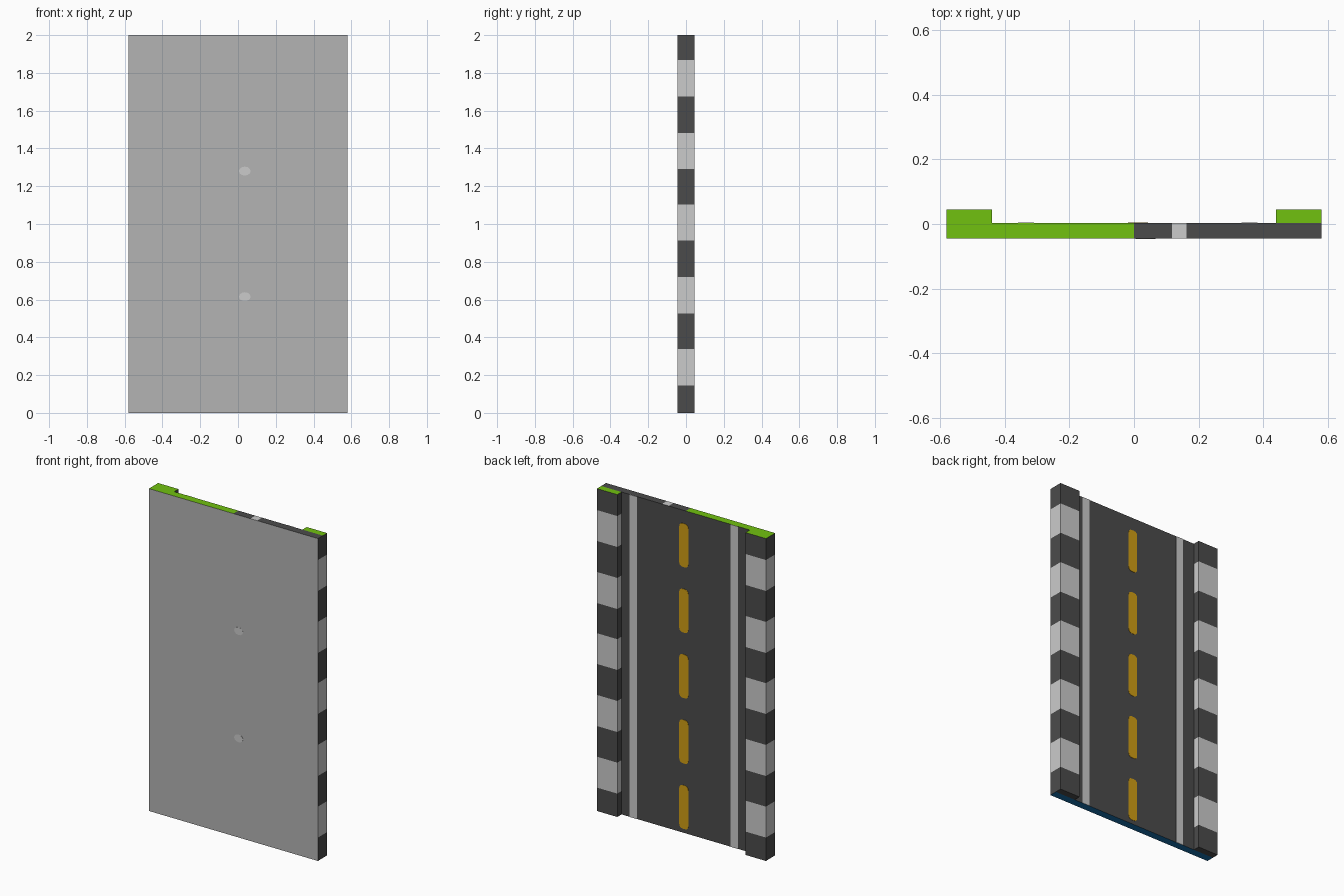
import bpy, bmesh, math
from mathutils import Vector

if "Cube" in bpy.data.objects:
    bpy.data.objects.remove(bpy.data.objects["Cube"])

HALF_W, CURB_X, FRONT, ROAD, BACK, H = 0.58, 0.44, -0.045, 0.003, 0.045, 2.0
STRIPES = [0.145, 0.337, 0.527, 0.72, 0.912, 1.103, 1.29, 1.483, 1.675, 1.867]


def material(name, r, g, b):
    m = bpy.data.materials.new(name)
    lin = [((c / 255 + 0.055) / 1.055) ** 2.4 if c > 10 else c / 255 / 12.92 for c in (r, g, b)]
    m.diffuse_color = (*lin, 1)
    m.use_nodes = True
    m.node_tree.nodes["Principled BSDF"].inputs["Base Color"].default_value = m.diffuse_color
    return m


MATS = [material("asphalt", 75, 75, 75), material("white_paint", 203, 203, 203),
        material("grey_concrete", 179, 179, 179), material("grass_green", 113, 193, 16),
        material("line_yellow", 208, 157, 20), material("deep_blue", 20, 112, 175)]
DARK, WHITE, GREY, GREEN, YELLOW, BLUE = range(6)


def finish(name, bm, rule):
    """Colour faces by a rule and link the object."""
    bmesh.ops.recalc_face_normals(bm, faces=bm.faces)
    bm.normal_update()
    for f in bm.faces:
        f.material_index = rule(f.normal, f.calc_center_median())
    me = bpy.data.meshes.new(name)
    bm.to_mesh(me)
    bm.free()
    for m in MATS:
        me.materials.append(m)
    ob = bpy.data.objects.new(name, me)
    bpy.context.collection.objects.link(ob)
    return ob


def box(lo, hi, cuts=()):
    """Box between two corners, split at (axis, value) planes."""
    bm = bmesh.new()
    bmesh.ops.create_cube(bm, size=1)
    lo, hi = Vector(lo), Vector(hi)
    for v in bm.verts:
        v.co = Vector([(lo[i] + hi[i]) / 2 + v.co[i] * (hi[i] - lo[i]) for i in range(3)])
    for axis, value in cuts:
        n = Vector([float(i == axis) for i in range(3)])
        bmesh.ops.bisect_plane(bm, geom=bm.verts[:] + bm.edges[:] + bm.faces[:],
                               plane_co=n * value, plane_no=n)
    return bm


def plate(name, outline, y0, y1, mat):
    """Thin painted plate from an (x, z) outline."""
    bm = bmesh.new()
    face = bm.faces.new([bm.verts.new((x, y0, z)) for x, z in outline])
    ext = bmesh.ops.extrude_face_region(bm, geom=[face])["geom"]
    for v in ext:
        if isinstance(v, bmesh.types.BMVert):
            v.co.y = y1
    # extrusion can leave the source face in place; it closes the plate
    return finish(name, bm, lambda n, c: mat)


def stripe(z):
    return sum(z > s for s in STRIPES) % 2


def slab_rule(n, c):
    if n.z > 0.5:
        return GREEN if c.x < 0 else WHITE if 0.117 < c.x < 0.163 else DARK
    if n.z < -0.5:
        return BLUE
    if n.y < -0.5:
        return GREY
    return DARK if n.y > 0.5 else stripe(c.z)


def curb_rule(n, c):
    return GREEN if n.z > 0.5 else DARK if n.z < -0.5 else stripe(c.z)


# road slab
z_cuts = [(2, s) for s in STRIPES]
finish("road_slab", box((-HALF_W, FRONT, 0), (HALF_W, ROAD, H),
                        z_cuts + [(0, 0.0), (0, 0.117), (0, 0.163)]), slab_rule)

# striped curbs on both sides
for side, a, b in (("left", -HALF_W, -CURB_X), ("right", CURB_X, HALF_W)):
    finish(side + "_curb", box((a, ROAD, 0), (b, BACK, H), z_cuts), curb_rule)

# white edge lines
MID = 0.012
for side, s in (("left", -1), ("right", 1)):
    x = MID + s * 0.346
    finish(side + "_edge_line", box((x - 0.025, ROAD - 0.001, 0), (x + 0.025, ROAD + 0.002, H)),
           lambda n, c: WHITE)

# yellow centre dashes with rounded ends
for i in range(5):
    zc, hw, hl, r = 0.16 + 0.406 * i, 0.031, 0.135, 0.022
    pts = []
    for q, (sx, sz) in enumerate(((1, 1), (-1, 1), (-1, -1), (1, -1))):
        for k in range(4):
            a = math.radians(90 * q + 30 * k)
            pts.append((MID + sx * (hw - r) + r * math.cos(a),
                        zc + sz * (hl - r) + r * math.sin(a)))
    plate(f"centre_dash_{i + 1}", pts, ROAD - 0.001, ROAD + 0.002, YELLOW)

# pale dots on the underside of the road
for i, z in enumerate((0.615, 1.28)):
    dot = [(0.036 + 0.031 * math.cos(math.tau * k / 12), z + 0.024 * math.sin(math.tau * k / 12))
           for k in range(12)]
    plate(f"base_dot_{i + 1}", dot, FRONT + 0.001, FRONT - 0.001, WHITE)
